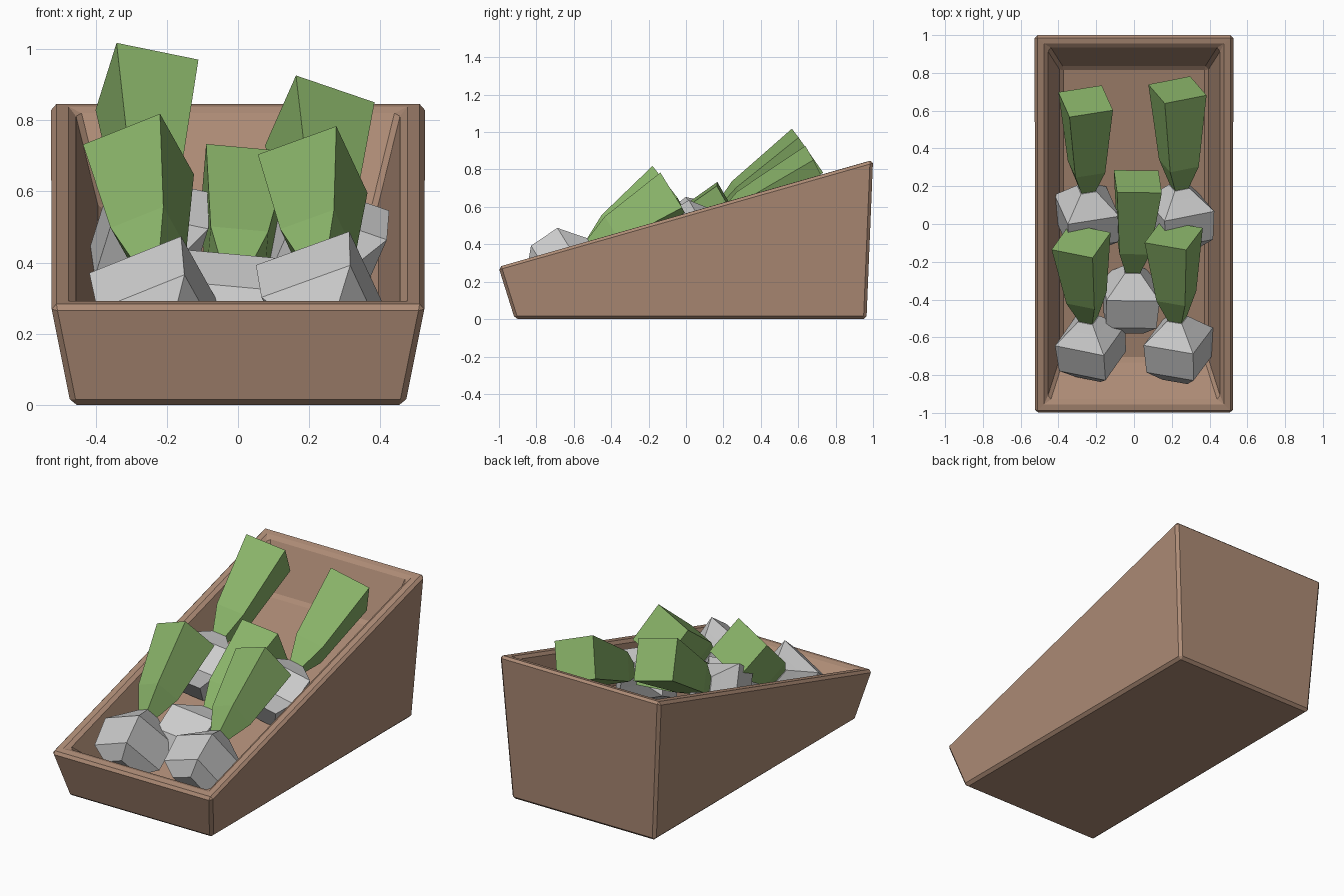
import bpy, bmesh
from math import sin, cos, radians
from mathutils import Vector

if "Cube" in bpy.data.objects:
    bpy.data.objects.remove(bpy.data.objects["Cube"])


def material(name, rgb):
    m = bpy.data.materials.new(name)
    m.diffuse_color = (*rgb, 1)
    m.use_nodes = True
    m.node_tree.nodes["Principled BSDF"].inputs["Base Color"].default_value = m.diffuse_color
    return m


def make_object(name, bm, mat=None):
    bmesh.ops.recalc_face_normals(bm, faces=bm.faces)
    me = bpy.data.meshes.new(name)
    bm.to_mesh(me)
    bm.free()
    ob = bpy.data.objects.new(name, me)
    bpy.context.collection.objects.link(ob)
    if mat:
        me.materials.append(mat)
    return ob


def loft(rings):
    """Closed skin through four-cornered rings."""
    bm = bmesh.new()
    vs = [[bm.verts.new(p) for p in ring] for ring in rings]
    for a, b in zip(vs, vs[1:]):
        for i in range(4):
            j = (i + 1) % 4
            bm.faces.new((a[i], a[j], b[j], b[i]))
    bm.faces.new(vs[0])
    bm.faces.new(vs[-1])
    return bm


def level(x, y0, z0, y1, z1):
    return [(-x, y0, z0), (x, y0, z0), (x, y1, z1), (-x, y1, z1)]


wood = material("wood", (0.42, 0.26, 0.18))
leaf = material("leaf", (0.25, 0.45, 0.14))

# Sloping crate: outer base, outer rim, inner rim, raised inner floor
crate = make_object("crate", loft([
    level(0.47, -0.915, 0, 0.965, 0),
    level(0.527, -1.003, 0.28, 1.0, 0.85),
    level(0.46, -0.94, 0.295, 0.94, 0.835),
    level(0.39, -0.72, 0.115, 0.83, 0.55),
]), wood)
bevel = crate.modifiers.new("edge_chamfer", "BEVEL")
bevel.width = 0.016
bevel.segments = 1
bevel.limit_method = "ANGLE"
bevel.angle_limit = radians(30)

# Root vegetables: (distance along axis from the neck, corner radius)
ROOT = [(-0.34, 0.10), (-0.27, 0.19), (-0.10, 0.20), (-0.03, 0.11), (0.01, 0.06)]
TOP = [(0, 0.05), (0.15, 0.115), (None, 0.168)]

# neck position, centre of leaf end, roll of the square section
PLANTS = [
    ((-0.25, 0.18, 0.57), (-0.256, 0.65, 0.90), -31),
    ((0.24, 0.19, 0.52), (0.23, 0.71, 0.79), -24),
    ((-0.01, -0.25, 0.35), (0.02, 0.225, 0.62), -39),
    ((-0.24, -0.51, 0.38), (-0.28, -0.09, 0.69), 18),
    ((0.23, -0.51, 0.38), (0.21, -0.06, 0.65), 22),
]

for n, (neck, end, roll) in enumerate(PLANTS, 1):
    neck, end = Vector(neck), Vector(end)
    axis = (end - neck).normalized()
    side = axis.cross(Vector((0, 0, 1))).normalized()
    up = side.cross(axis)

    def rings(profile):
        out = []
        for t, r in profile:
            c = end if t is None else neck + axis * t
            out.append([c + r * (side * sin(a) + up * cos(a))
                        for a in (radians(roll + 90 * k) for k in range(4))])
        return out

    make_object(f"vegetable_root_{n}", loft(rings(ROOT)))
    make_object(f"vegetable_leaves_{n}", loft(rings(TOP)), leaf)
